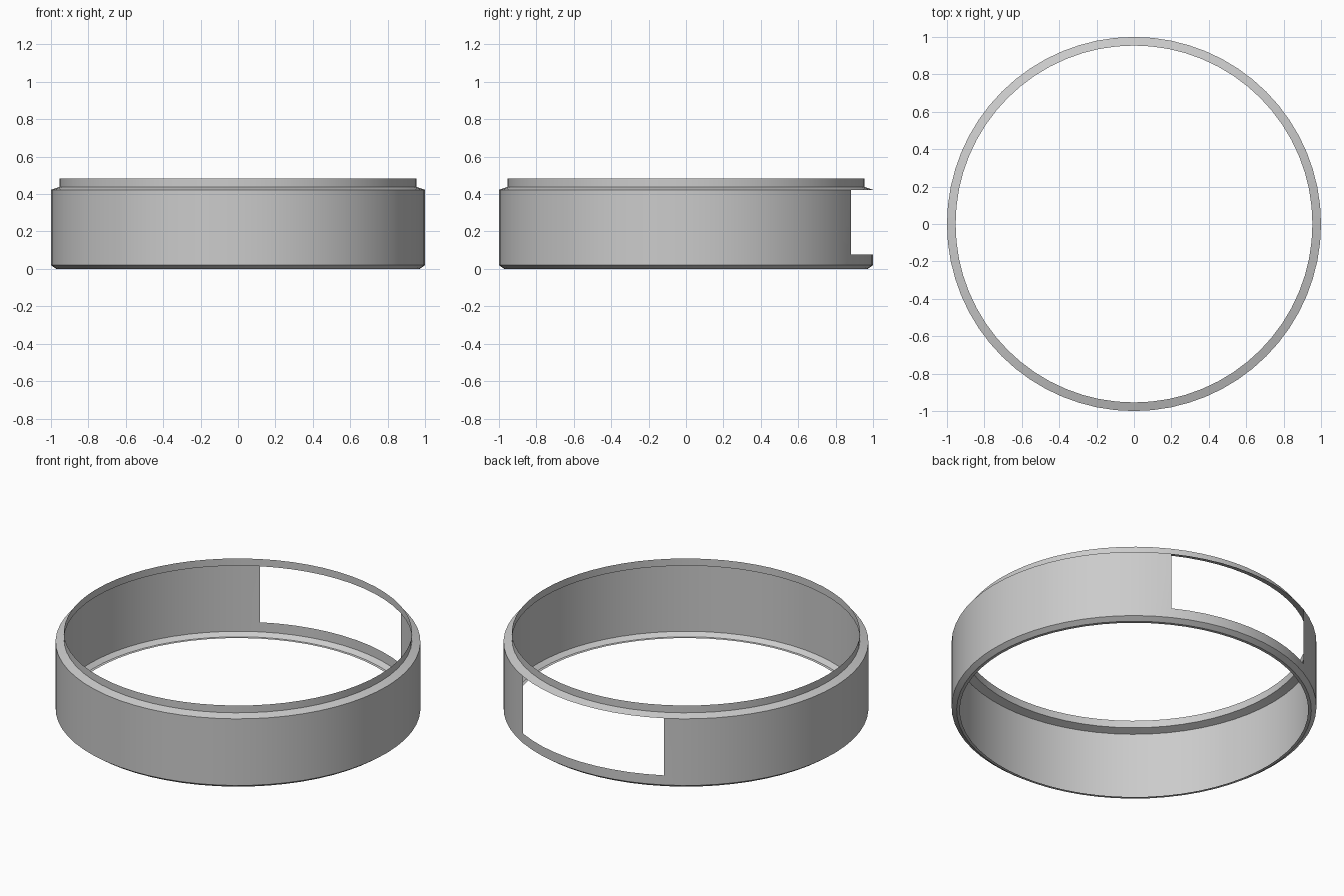
import bpy, bmesh, math

if "Cube" in bpy.data.objects:
    bpy.data.objects.remove(bpy.data.objects["Cube"])

SEGMENTS = 64
WINDOW_HALF = 5          # window spans 5 segments each side of +y

# Thin-sheet profile (radius, height): bottom flange, bevel, wall, shoulder, lip
PROFILE = [(0.955, 0.0), (0.972, 0.0), (1.0, 0.02), (1.0, 0.078),
           (1.0, 0.423), (0.954, 0.438), (0.954, 0.482)]
WINDOW_ROW = 3           # profile strip cut away by the window


def ring_verts(bm, radius, z):
    # vertex 0 sits on the +y axis
    step = math.tau / SEGMENTS
    return [bm.verts.new((-radius * math.sin(i * step), radius * math.cos(i * step), z))
            for i in range(SEGMENTS)]


# Ring shell with an open window at the back
bm = bmesh.new()
rings = [ring_verts(bm, r, z) for r, z in PROFILE]
for row, (lower, upper) in enumerate(zip(rings, rings[1:])):
    for i in range(SEGMENTS):
        in_window = i < WINDOW_HALF or i >= SEGMENTS - WINDOW_HALF
        if row == WINDOW_ROW and in_window:
            continue
        j = (i + 1) % SEGMENTS
        bm.faces.new((lower[i], lower[j], upper[j], upper[i]))

mesh = bpy.data.meshes.new("ring_shell")
bm.to_mesh(mesh)
bm.free()
shell = bpy.data.objects.new("ring_shell", mesh)
bpy.context.collection.objects.link(shell)

# Smooth round surfaces, crisp profile corners
bpy.context.view_layer.objects.active = shell
shell.select_set(True)
bpy.ops.object.shade_smooth_by_angle(angle=math.radians(25))
